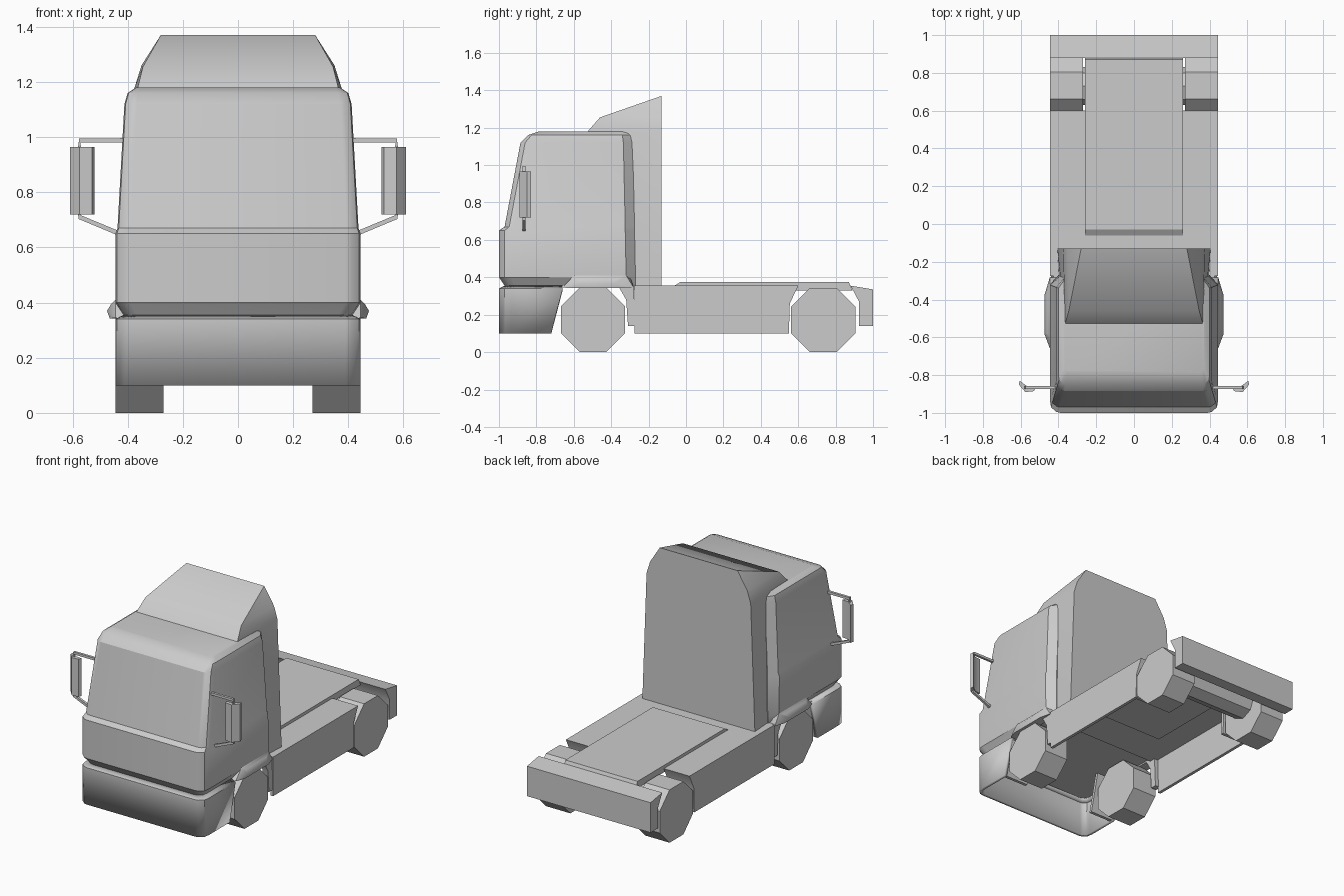
import bpy, bmesh, math
from mathutils import Vector

if "Cube" in bpy.data.objects:
    bpy.data.objects.remove(bpy.data.objects["Cube"], do_unlink=True)

paint = bpy.data.materials.new("plain_grey")
paint.use_nodes = True
GREY = (0.6, 0.6, 0.6, 1)
paint.diffuse_color = GREY
paint.node_tree.nodes["Principled BSDF"].inputs["Base Color"].default_value = GREY


def finish(name, bm, smooth=True):
    bmesh.ops.recalc_face_normals(bm, faces=bm.faces)
    mesh = bpy.data.meshes.new(name)
    bm.to_mesh(mesh)
    bm.free()
    mesh.materials.append(paint)
    ob = bpy.data.objects.new(name, mesh)
    bpy.context.collection.objects.link(ob)
    if smooth:
        bpy.ops.object.select_all(action='DESELECT')
        bpy.context.view_layer.objects.active = ob
        ob.select_set(True)
        bpy.ops.object.shade_smooth_by_angle(angle=math.radians(31))
    return ob


def loft(name, rings, closed=True, caps=True):
    """Skin a list of equal-length point rings."""
    bm = bmesh.new()
    rows = [[bm.verts.new(p) for p in ring] for ring in rings]
    n = len(rows[0])
    for a, b in zip(rows, rows[1:]):
        for i in range(n if closed else n - 1):
            j = (i + 1) % n
            bm.faces.new((a[i], a[j], b[j], b[i]))
    if caps:
        bm.faces.new(rows[0])
        bm.faces.new(rows[-1])
    return finish(name, bm)


def slab(name, profile, x0, x1):
    """Extrude a (y, z) side profile across x."""
    return loft(name, [[(x, y, z) for y, z in profile] for x in (x0, x1)])


def hull(name, half):
    """Convex solid from points and their mirror images."""
    bm = bmesh.new()
    for x, y, z in half:
        for s in (1, -1):
            bm.verts.new((s * x, y, z))
    bmesh.ops.convex_hull(bm, input=bm.verts)
    bmesh.ops.dissolve_limit(bm, angle_limit=0.02, verts=bm.verts, edges=bm.edges)
    return finish(name, bm)


def mirrored(ob, name):
    """Copy an object to the other side."""
    bm = bmesh.new()
    bm.from_mesh(ob.data)
    for v in bm.verts:
        v.co.x *= -1
    return finish(name, bm)


def solidify(ob, depth):
    mod = ob.modifiers.new("thickness", 'SOLIDIFY')
    mod.thickness = depth
    mod.offset = -1


def front_ring(z, w, yf, c, yb, back=None):
    """Plan outline with rounded front corners, optional tucked rear corners."""
    half = [(w - c, yf), (w - 0.6 * c, yf + 0.1 * c), (w - 0.1 * c, yf + 0.55 * c),
            (w, yf + 1.2 * c), (w, yb)]
    if back:
        half.append((back, yb + 0.05))
    return ([(-x, y, z) for x, y in reversed(half)] + [(x, y, z) for x, y in half])


# Cab: grooved base, waist band, sloping windscreen and rounded roof
loft("cab_body", [
    front_ring(0.355, 0.415, -0.97, 0.05, -0.32, 0.40),
    front_ring(0.40, 0.445, -1.0, 0.055, -0.32, 0.40),
    front_ring(0.65, 0.445, -1.0, 0.055, -0.325, 0.395),
    front_ring(0.67, 0.437, -0.97, 0.045, -0.325, 0.395),
    front_ring(1.12, 0.412, -0.885, 0.045, -0.335, 0.37),
    front_ring(1.16, 0.40, -0.845, 0.035, -0.34, 0.365),
    front_ring(1.18, 0.37, -0.785, 0.02, -0.345, 0.35)])

# Bumper shell with a sloping rear edge and a ledge under the groove
bumper = loft("front_bumper", [
    front_ring(0.10, 0.445, -1.0, 0.055, -0.72),
    front_ring(0.34, 0.445, -1.0, 0.055, -0.66),
    front_ring(0.355, 0.415, -0.97, 0.05, -0.66)], closed=False, caps=False)
solidify(bumper, 0.02)

# Sleeper wall and roof fairing
hull("sleeper_and_fairing", [
    (0.405, -0.13, 0.355), (0.375, -0.13, 1.18), (0.35, -0.13, 1.26), (0.28, -0.13, 1.37),
    (0.345, -0.46, 1.255), (0.365, -0.53, 1.175), (0.385, -0.50, 0.36)])

# Chassis deck, raised centre plate and rear crossbar
slab("chassis_deck", [(-0.32, 0.335), (-0.32, 0.355), (0.6, 0.355), (0.59, 0.335)], -0.425, 0.425)
slab("centre_plate", [(-0.07, 0.35), (-0.03, 0.375), (0.87, 0.375), (0.89, 0.33), (-0.07, 0.33)],
     -0.26, 0.26)
slab("rear_crossbar", [(0.88, 0.355), (1.0, 0.335), (1.0, 0.14), (0.925, 0.14), (0.925, 0.27)],
     -0.445, 0.445)

# Rear axle housing between the wheels
slab("rear_axle", [(0.73 + 0.1 * math.cos(a * math.pi / 4), 0.23 + 0.1 * math.sin(a * math.pi / 4))
                   for a in range(8)], -0.28, 0.28)

# Side parts, built on the left and mirrored
sides = []
sides.append(slab("side_skirt", [(-0.275, 0.10), (-0.275, 0.355), (0.6, 0.355), (0.555, 0.26),
                                 (0.55, 0.10)], 0.425, 0.445))
sides.append(slab("rear_arch_wall", [(0.55, 0.10), (0.555, 0.26), (0.6, 0.355), (0.58, 0.355),
                                     (0.535, 0.26), (0.53, 0.10)], 0.26, 0.43))
sides.append(slab("front_arch_post", [(-0.36, 0.35), (-0.28, 0.355), (-0.27, 0.14), (-0.31, 0.14),
                                      (-0.32, 0.28)], 0.40, 0.44))
sides.append(slab("front_arch_wall", [(-0.72, 0.10), (-0.69, 0.22), (-0.66, 0.35), (-0.68, 0.35),
                                      (-0.71, 0.22), (-0.74, 0.10)], 0.26, 0.43))

# Flared arch over the front wheel
bm = bmesh.new()
for x, y0, y1, z in [(0.40, -0.66, -0.28, 0.345), (0.445, -0.66, -0.28, 0.345),
                     (0.465, -0.60, -0.35, 0.342), (0.475, -0.58, -0.38, 0.37),
                     (0.46, -0.58, -0.36, 0.395), (0.445, -0.60, -0.32, 0.41),
                     (0.40, -0.60, -0.30, 0.41)]:
    bm.verts.new((x, y0, z))
    bm.verts.new((x, y1, z))
bmesh.ops.convex_hull(bm, input=bm.verts)
sides.append(finish("front_arch_flare", bm))

# Eight-sided wheels
for label, cy in (("front", -0.497), ("rear", 0.733)):
    r = 0.172 / math.cos(math.pi / 8)
    ring = [(cy + r * math.cos((k + 0.5) * math.pi / 4), 0.172 + r * math.sin((k + 0.5) * math.pi / 4))
            for k in range(8)]
    wheel = slab(label + "_wheel", ring, 0.27, 0.445)
    bpy.context.view_layer.objects.active = wheel
    wheel.select_set(True)
    bpy.ops.object.shade_smooth_by_angle(angle=math.radians(50))
    sides.append(wheel)

# Door mirror: angled housing with two bent arms
plan = [(0.52, -0.865), (0.53, -0.885), (0.575, -0.89), (0.61, -0.85), (0.605, -0.83), (0.565, -0.86)]
sides.append(loft("mirror_housing", [[(x, y, z) for x, y in plan] for z in (0.72, 0.965)]))


def arm(name, path, r=0.008):
    rings = []
    for i, p in enumerate(path):
        p = Vector(p)
        d = (Vector(path[min(i + 1, len(path) - 1)]) - Vector(path[max(i - 1, 0)])).normalized()
        side = Vector((0, 1, 0))
        up = d.cross(side)
        rings.append([p + r * (side * a + up * b) for a, b in ((1, 1), (1, -1), (-1, -1), (-1, 1))])
    return loft(name, rings)


sides.append(arm("mirror_upper_arm", [(0.40, -0.865, 0.988), (0.574, -0.865, 0.988), (0.574, -0.865, 0.95)]))
sides.append(arm("mirror_lower_arm", [(0.43, -0.865, 0.65), (0.574, -0.865, 0.71), (0.574, -0.865, 0.74)]))

for ob in sides:
    base = ob.name
    ob.name = "left_" + base
    twin = mirrored(ob, "right_" + base)
    if base.endswith("wheel"):
        bpy.ops.object.shade_smooth_by_angle(angle=math.radians(50))
